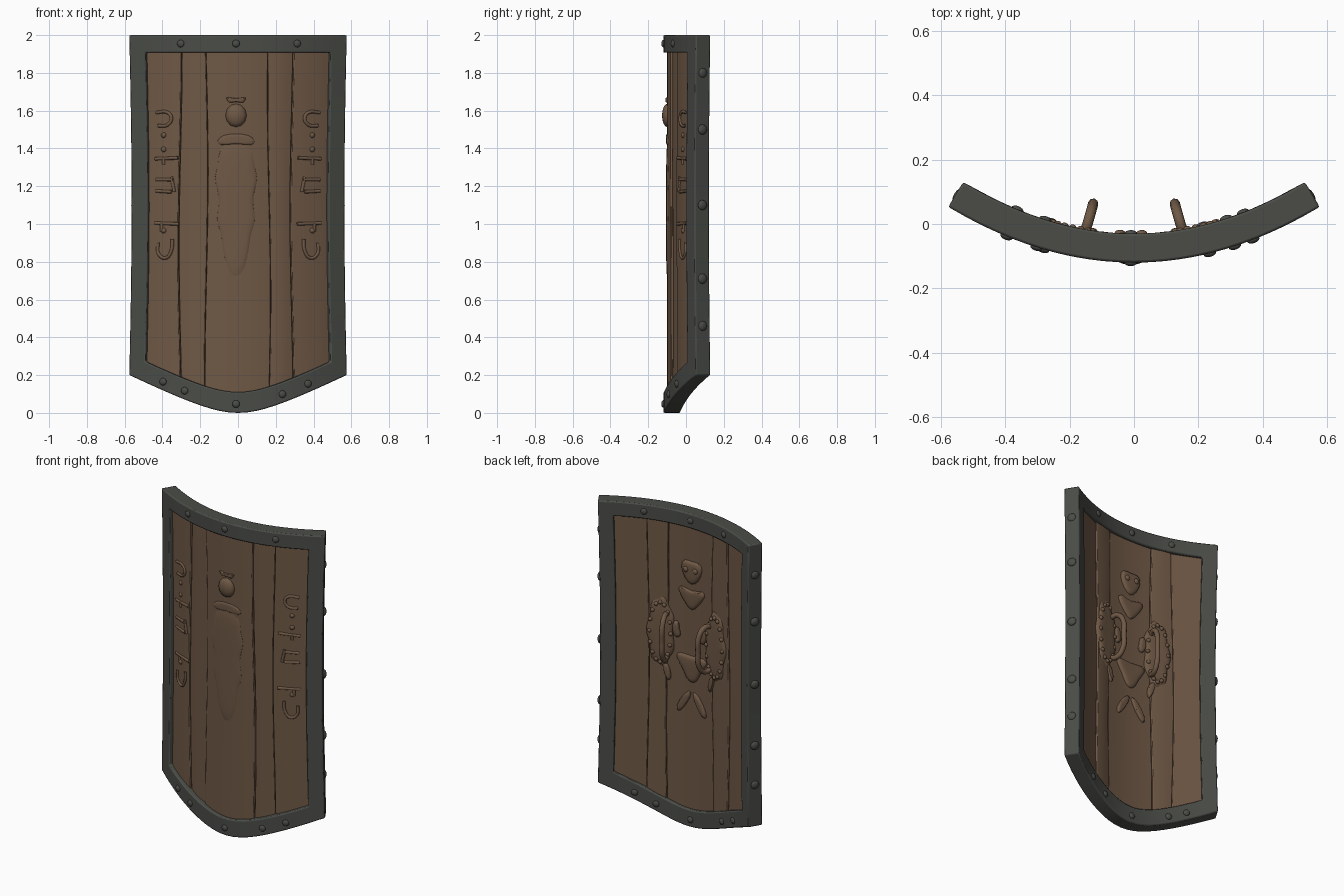
import bpy, bmesh, math
from mathutils import Vector

if "Cube" in bpy.data.objects:
    bpy.data.objects.remove(bpy.data.objects["Cube"])


def material(name, rgb):
    m = bpy.data.materials.new(name)
    m.use_nodes = True
    m.diffuse_color = (*rgb, 1)
    bsdf = next(n for n in m.node_tree.nodes if n.type == 'BSDF_PRINCIPLED')
    bsdf.inputs["Base Color"].default_value = (*rgb, 1)
    bsdf.inputs["Roughness"].default_value = 0.8
    return m


WOOD = material("brown wood", (0.158, 0.098, 0.06))
IRON = material("dark iron", (0.069, 0.073, 0.064))


# The shield is laid out flat (u across, d towards the front, z up), then bent
def normal(u):
    return Vector((1.084 * u, -1, 0)).normalized()


def bend(u, d, z):
    return Vector((u, -0.075 + 0.542 * u * u, z)) + normal(u) * d


def rim_bottom(u):
    return math.hypot(0.1, 0.51 * u) - 0.1


def finish(name, bm, mat, bevel=0, subsurf=0, angle=40):
    bmesh.ops.recalc_face_normals(bm, faces=bm.faces)
    me = bpy.data.meshes.new(name)
    bm.to_mesh(me)
    bm.free()
    ob = bpy.data.objects.new(name, me)
    bpy.context.collection.objects.link(ob)
    me.materials.append(mat)
    if bevel:
        b = ob.modifiers.new("soft edges", 'BEVEL')
        b.width, b.segments, b.limit_method = bevel, 2, 'ANGLE'
    if subsurf:
        s = ob.modifiers.new("rounding", 'SUBSURF')
        s.levels = s.render_levels = subsurf
    bpy.ops.object.select_all(action='DESELECT')
    ob.select_set(True)
    bpy.context.view_layer.objects.active = ob
    bpy.ops.object.shade_smooth_by_angle(angle=math.radians(angle))
    return ob


# Iron rim: one closed ring with a rectangular section
def rim_loop(half, top, lift, n=24, m=8):
    def waist(t):
        return half - 0.012 * math.sin(math.pi * t)
    us = [half * (2 * i / n - 1) for i in range(n + 1)]
    low = rim_bottom(half) + lift
    side = [low + (top - low) * j / m for j in range(1, m)]
    pts = [(u, rim_bottom(u) + lift) for u in us]
    pts += [(waist((z - low) / (top - low)), z) for z in side]
    pts += [(u, top) for u in reversed(us)]
    pts += [(-waist((z - low) / (top - low)), z) for z in reversed(side)]
    return pts


bm = bmesh.new()
outer, inner = rim_loop(0.555, 2.0, 0), rim_loop(0.472, 1.907, 0.11)
rings = [[bm.verts.new(bend(u, d, z)) for u, z in loop]
         for loop, d in ((outer, 0.045), (inner, 0.045), (inner, -0.045), (outer, -0.045))]
for a, b in zip(rings, rings[1:] + rings[:1]):
    for i in range(len(a)):
        j = (i + 1) % len(a)
        bm.faces.new((a[i], a[j], b[j], b[i]))
finish("iron_rim", bm, IRON, bevel=0.007)


# Planks with slightly wavy seams
def seam(k, z):
    base = (-0.52, -0.303, -0.166, 0.163, 0.283, 0.52)[k]
    if k in (0, 5):
        return base
    return base + 0.008 * math.sin(3.1 * z + 1.9 * k)


def plank(k, front, back, nu=6, nz=14):
    bm = bmesh.new()
    sheets = []
    for d0, sign in ((front, 1), (back, -1)):
        sheet = []
        for i in range(nu + 1):
            col = []
            for j in range(nz + 1):
                zz = 0.2 + 1.75 * j / nz
                a, b = seam(k, zz) + 0.0015, seam(k + 1, zz) - 0.0015
                u = a + (b - a) * i / nu
                low = rim_bottom(u) + 0.06
                z = low + (1.95 - low) * j / nz
                crown = 0.005 * (1 - (2 * i / nu - 1) ** 2)
                col.append(bm.verts.new(bend(u, d0 + sign * crown, z)))
            sheet.append(col)
        sheets.append(sheet)
    for s in sheets:
        for i in range(nu):
            for j in range(nz):
                bm.faces.new((s[i][j], s[i + 1][j], s[i + 1][j + 1], s[i][j + 1]))
    edge = [(i, 0) for i in range(nu)] + [(nu, j) for j in range(nz)]
    edge += [(i, nz) for i in range(nu, 0, -1)] + [(0, j) for j in range(nz, 0, -1)]
    f, g = sheets
    for (i, j), (p, q) in zip(edge, edge[1:] + edge[:1]):
        bm.faces.new((f[i][j], f[p][q], g[p][q], g[i][j]))
    finish("plank_%d" % (k + 1), bm, WOOD, bevel=0.004)


for k, (front, back) in enumerate(((0.018, -0.020), (0.012, -0.026), (0.020, -0.022),
                                   (0.011, -0.027), (0.018, -0.020))):
    plank(k, front, back)


# Rivets
def dome(name, centre, axis, r, height, mat, stretch=1):
    bm = bmesh.new()
    bmesh.ops.create_uvsphere(bm, u_segments=12, v_segments=8, radius=1)
    rot = Vector((0, 0, 1)).rotation_difference(axis)
    side = axis.cross(Vector((0, 0, 1))).normalized()
    up = side.cross(axis)
    for v in bm.verts:
        v.co = centre + side * v.co.x * r + up * v.co.y * r * stretch + axis * v.co.z * height
    return finish(name, bm, mat)


face_rivets = [(-0.29, 1.955), (-0.01, 1.955), (0.3, 1.955)]
face_rivets += [(u, rim_bottom(u) + 0.047) for u in (-0.38, -0.27, -0.01, 0.225, 0.355)]
for u, z in face_rivets:
    for s, label in ((1, "front"), (-1, "back")):
        dome(label + "_rivet", bend(u, s * 0.045, z), normal(u) * s, 0.02, 0.011, IRON)
for s in (-1, 1):
    across = Vector((0, 0, 1)).cross(normal(s * 0.55)) * s
    for z in (1.8, 1.5, 1.1, 0.71, 0.46):
        dome("side_rivet", bend(s * 0.547, 0, z), across, 0.027, 0.014, IRON)


# Low raised carving inside a star-shaped outline
def relief(name, outline, d, height):
    bm = bmesh.new()
    n = len(outline)
    cu, cz = sum(p[0] for p in outline) / n, sum(p[1] for p in outline) / n
    rings = []
    for scale, h in ((1, -0.01), (1, 0.35), (0.86, 0.9), (0.45, 1)):
        h = h * height if h > 0 else h * (1 if height > 0 else -1)
        rings.append([bm.verts.new(bend(cu + (u - cu) * scale, d + h, cz + (z - cz) * scale))
                      for u, z in outline])
    for a, b in zip(rings, rings[1:]):
        for i in range(n):
            j = (i + 1) % n
            bm.faces.new((a[i], a[j], b[j], b[i]))
    bm.faces.new(rings[-1])
    return finish(name, bm, WOOD, subsurf=1, angle=60)


def mirrored(half, x0=0):
    return [(x0 + u, z) for u, z in half] + [(x0 - u, z) for u, z in reversed(half) if u]


# Tube through flat-layout points
def tube(name, pts, r, smooth=True):
    cu = bpy.data.curves.new(name, 'CURVE')
    cu.dimensions, cu.bevel_depth, cu.bevel_resolution = '3D', r, 2
    cu.use_fill_caps, cu.resolution_u = True, 5
    sp = cu.splines.new('BEZIER')
    sp.bezier_points.add(len(pts) - 1)
    for bp, p in zip(sp.bezier_points, pts):
        bp.co = bend(*p)
        bp.handle_left_type = bp.handle_right_type = 'AUTO' if smooth else 'VECTOR'
    ob = bpy.data.objects.new(name, cu)
    bpy.context.collection.objects.link(ob)
    cu.materials.append(WOOD)
    bpy.ops.object.select_all(action='DESELECT')
    ob.select_set(True)
    bpy.context.view_layer.objects.active = ob
    bpy.ops.object.convert(target='MESH')
    bpy.ops.object.shade_smooth_by_angle(angle=math.radians(50))


# Front carving: head, crown and long body
F, B = 0.022, -0.024
dome("carved_head", bend(-0.01, F, 1.575), normal(-0.01), 0.056, 0.03, WOOD, 1.12)
relief("carved_crown", mirrored([(0, 1.655), (0.04, 1.63), (0.06, 1.68), (0.02, 1.665)], -0.01), F, 0.012)
relief("carved_shoulders", mirrored([(0, 1.43), (0.09, 1.41), (0.105, 1.44), (0.07, 1.475), (0, 1.48)], -0.01), F, 0.01)
relief("carved_body", mirrored([(0, 0.69), (0.045, 0.74), (0.07, 0.86), (0.075, 0.95), (0.11, 1.02),
                                (0.085, 1.1), (0.095, 1.18), (0.12, 1.25), (0.09, 1.31),
                                (0.095, 1.42), (0, 1.45)], -0.01), F, 0.009)

# Side ornaments: hooks, bars and dots in two mirrored columns
strokes = [[(-0.05, 1.59), (0.01, 1.59), (0.03, 1.56), (0.01, 1.525), (-0.04, 1.52)],
           [(-0.055, 1.345), (0.065, 1.35)], [(-0.01, 1.35), (-0.01, 1.315)],
           [(-0.05, 1.235), (0.04, 1.235)], [(-0.05, 1.175), (0.03, 1.17)], [(0.03, 1.25), (0.045, 1.17)],
           [(-0.055, 1.005), (0.07, 1.0)], [(-0.02, 1.0), (-0.02, 0.96)],
           [(-0.04, 0.9), (-0.035, 0.84), (0, 0.82), (0.03, 0.86), (0.035, 0.92)]]
for s in (-1, 1):
    for stroke in strokes:
        tube("side_ornament", [(s * (0.375 - u), 0.022, z) for u, z in stroke], 0.009)
    for z in (1.47, 1.395, 0.965):
        dome("ornament_dot", bend(s * 0.385, 0.02, z), normal(s * 0.385), 0.015, 0.013, WOOD)

# Back: scalloped grip plaques, beads and bent handles
for s in (-1, 1):
    ring = [(s * (0.2 + (0.085 + 0.012 * math.cos(7 * a)) * math.cos(a)),
             1.2 + (0.225 + 0.012 * math.cos(7 * a)) * math.sin(a))
            for a in (math.tau * i / 28 for i in range(28))]
    relief("grip_plaque", ring, B, -0.022)
    for i in range(16):
        a = math.tau * i / 16
        u = s * (0.2 + 0.068 * math.cos(a))
        dome("plaque_bead", bend(u, B - 0.017, 1.2 + 0.19 * math.sin(a)), -normal(u), 0.013, 0.012, WOOD)
    relief("plaque_paw", [(s * u, z) for u, z in ((0.12, 1.3), (0.075, 1.28), (0.085, 1.24), (0.06, 1.2),
                                                  (0.1, 1.17), (0.13, 1.22))], B, -0.022)
    relief("plaque_tail", [(s * u, z) for u, z in ((0.2, 1.02), (0.15, 1.0), (0.13, 0.92),
                                                   (0.15, 0.88), (0.18, 0.94))], B, -0.018)
    tube("handle", [(s * 0.16, B, 1.32), (s * 0.153, -0.08, 1.325), (s * 0.148, -0.122, 1.27),
                    (s * 0.148, -0.126, 1.18), (s * 0.148, -0.122, 1.1),
                    (s * 0.153, -0.08, 1.045), (s * 0.16, B, 1.05)], 0.016)

# Back carving down the middle
relief("back_head", mirrored([(0, 1.53), (0.05, 1.57), (0.085, 1.65), (0.06, 1.7), (0, 1.685)], -0.01), B, -0.022)
for u in (-0.045, 0.025):
    dome("back_eye", bend(u, B - 0.02, 1.64), -normal(u), 0.018, 0.012, WOOD)
relief("back_chest", mirrored([(0, 1.36), (0.05, 1.42), (0.105, 1.49), (0.085, 1.53), (0, 1.49)], -0.01), B, -0.02)
relief("back_hips", mirrored([(0, 0.91), (0.04, 0.93), (0.06, 0.99), (0.12, 1.06), (0.1, 1.1), (0, 1.08)], -0.01), B, -0.02)
for s in (-1, 1):
    relief("back_leg", [(-0.01 + s * u, z) for u, z in ((0.0, 0.87), (0.05, 0.85), (0.12, 0.74),
                                                        (0.1, 0.7), (0.06, 0.74), (0.01, 0.82))], B, -0.018)
